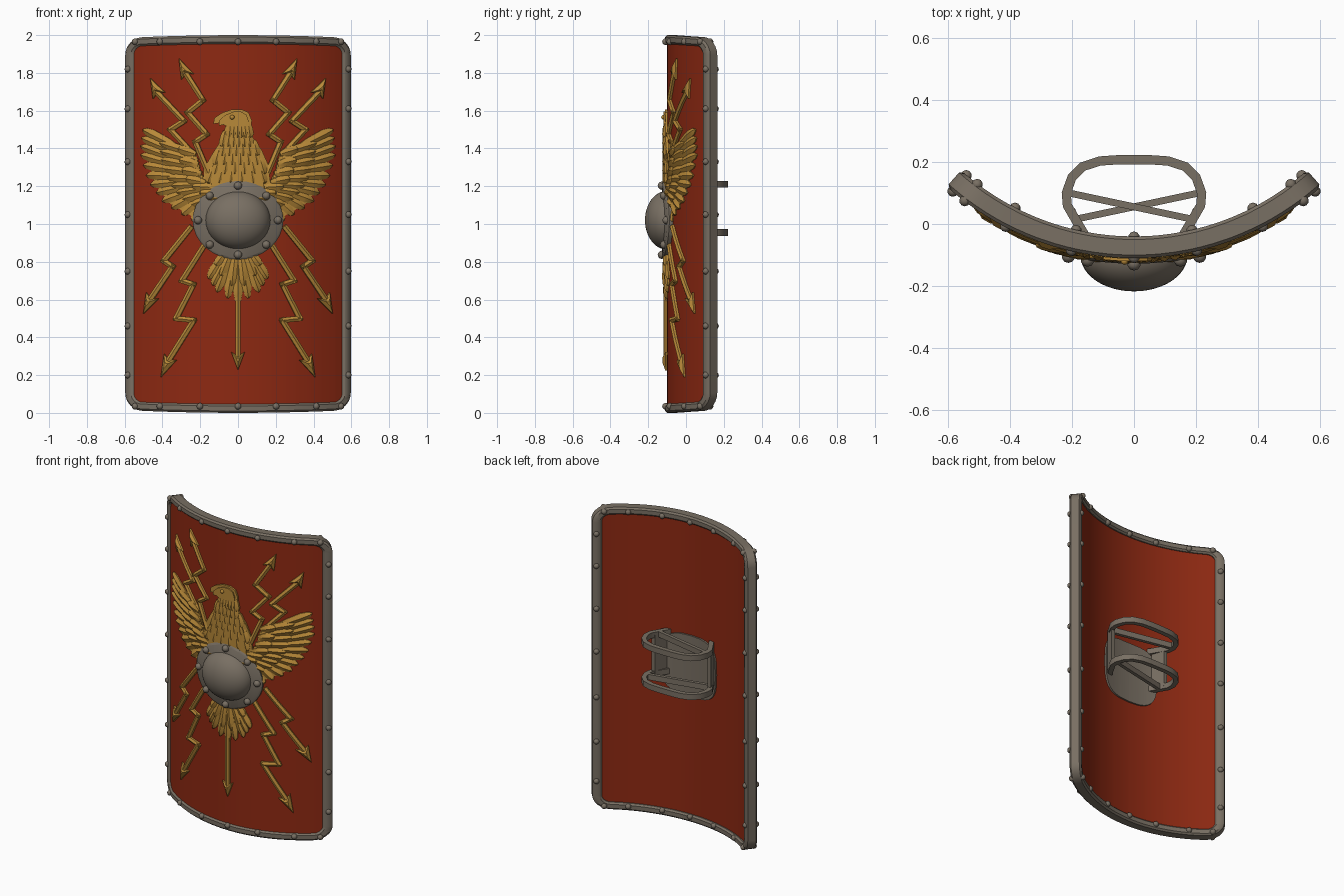
import bpy, bmesh
from math import sin, cos, asin, pi, tau
from mathutils import Vector, Matrix

cube = bpy.data.objects.get("Cube")
if cube:
    bpy.data.objects.remove(cube)

R, YC = 0.895, 0.795          # curvature of the board


def material(name, rgb):
    m = bpy.data.materials.new(name)
    m.use_nodes = True
    m.diffuse_color = (*rgb, 1)
    b = m.node_tree.nodes["Principled BSDF"]
    b.inputs["Base Color"].default_value = (*rgb, 1)
    b.inputs["Roughness"].default_value = 0.7
    return m


RED = material("red leather", (0.27, 0.022, 0.006))
GOLD = material("gold", (0.48, 0.25, 0.04))
IRON = material("grey iron", (0.19, 0.16, 0.125))


def bend(x, d, z):
    """Wrap a flat point (x, depth, z) onto the curved board."""
    a = asin(max(-0.99, min(0.99, x / R)))
    return Vector(((R + d) * sin(a), YC - (R + d) * cos(a), z))


def finish(name, bm, mat, wrap=True, angle=40):
    if wrap:
        for i in range(-14, 15):
            bmesh.ops.bisect_plane(bm, geom=bm.verts[:] + bm.edges[:] + bm.faces[:],
                                   plane_co=(i * 0.043, 0, 0), plane_no=(1, 0, 0))
        for v in bm.verts:
            v.co = bend(*v.co)
    bmesh.ops.recalc_face_normals(bm, faces=bm.faces[:])
    me = bpy.data.meshes.new(name)
    bm.to_mesh(me)
    bm.free()
    me.materials.append(mat)
    ob = bpy.data.objects.new(name, me)
    bpy.context.collection.objects.link(ob)
    bpy.ops.object.select_all(action='DESELECT')
    ob.select_set(True)
    bpy.context.view_layer.objects.active = ob
    bpy.ops.object.shade_smooth_by_angle(angle=angle * pi / 180)
    return ob


def loft(bm, rings, cyclic=False):
    rows = [[bm.verts.new(p) for p in r] for r in rings]
    n = len(rows[0])
    for a, b in zip(rows, rows[1:] + (rows[:1] if cyclic else [])):
        for i in range(n):
            j = (i + 1) % n
            bm.faces.new((a[i], a[j], b[j], b[i]))
    if not cyclic:
        bm.faces.new(rows[0])
        bm.faces.new(rows[-1])


def plate(bm, outline, d0, d1):
    loft(bm, [[(x, d, z) for x, z in outline] for d in (d0, d1)])


def outline(inset, hw=0.597, hh=0.985, r=0.09):
    """Rounded rectangle with gently bowed top and bottom."""
    pts = []
    for k in range(4):
        sx, sz = (1, -1, -1, 1)[k], (1, 1, -1, -1)[k]
        for i in range(7):
            a = (k + i / 6) * pi / 2
            pts.append((sx * (hw - r) + (r - inset) * cos(a),
                        sz * (hh - r) + (r - inset) * sin(a)))
        if k in (0, 2):
            span = (hw - r) * 2
            pts += [(sx * ((hw - r) - span * i / 16), sz * (hh - inset)) for i in range(1, 16)]
    return [(x, 1 + z + 0.015 * z * (1 - (x / hw) ** 2)) for x, z in pts]


def ellipse(rx, rz, n, power=1.0):
    f = lambda c: abs(c) ** power * (1 if c > 0 else -1)
    return [(rx * f(cos(i * tau / n)), 1.02 + rz * f(sin(i * tau / n))) for i in range(n)]


def rivets(name, spots, r=0.02):
    bm = bmesh.new()
    for x, d, z in spots:
        bmesh.ops.create_icosphere(bm, subdivisions=2, radius=r,
                                   matrix=Matrix.Translation(bend(x, d, z)))
    finish(name, bm, IRON, wrap=False)


# Board
bm = bmesh.new()
plate(bm, outline(0.025), -0.043, 0)
finish("board", bm, RED)

# Metal rim, lofted around the edge
bm = bmesh.new()
section = [(0.0, -0.05), (0.0, 0.0), (0.01, 0.01), (0.036, 0.01), (0.046, 0.0),
           (0.046, -0.05), (0.036, -0.06), (0.01, -0.06)]
loops = [[(x, d, z) for x, z in outline(i)] for i, d in section]
loft(bm, loops, cyclic=True)
finish("rim", bm, IRON)

# Rim rivets, on front and back
spots = []
for d in (0.008, -0.058):
    for s in (1, -1):
        spots += [(s * 0.578, d, z) for z in (0.2, 0.46, 0.75, 1.05, 1.33, 1.61, 1.82)]
        spots += [(s * x, d, z) for x in (0.0, 0.2, 0.41, 0.54) for z in (0.035, 1.965)]
rivets("rim_rivets", spots, 0.018)

# Boss: flange, dome, rivets and rear plate
bm = bmesh.new()
loft(bm, [[(x, d, z) for x, z in ellipse(0.235 - i, 0.208 - i, 32)]
          for d, i in ((-0.01, 0), (0.02, 0), (0.028, 0.012))])
finish("boss_flange", bm, IRON)
bm = bmesh.new()
bmesh.ops.create_uvsphere(bm, u_segments=40, v_segments=24, radius=1,
                          matrix=Matrix.Rotation(pi / 2, 4, 'X'))
bmesh.ops.delete(bm, geom=[v for v in bm.verts if v.co.y > 0.15], context='VERTS')
for v in bm.verts:
    v.co = (v.co.x * 0.172, v.co.y * 0.115 - 0.102, v.co.z * 0.155 + 1.02)
finish("boss_dome", bm, IRON, wrap=False)
rivets("boss_rivets", [(0.205 * cos(i * pi / 4), 0.028, 1.02 + 0.183 * sin(i * pi / 4))
                       for i in range(8)], 0.022)
bm = bmesh.new()
plate(bm, ellipse(0.21, 0.2, 32, 0.6), -0.054, -0.03)
finish("boss_back_plate", bm, IRON)


# Grip: two looped bars, crossing straps and uprights
def bar(bm, path, z0, z1, w):
    rings = []
    for i, p in enumerate(path):
        t = Vector(path[min(i + 1, len(path) - 1)]) - Vector(path[max(i - 1, 0)])
        n = Vector((-t.y, t.x)).normalized() * w / 2
        f = i / (len(path) - 1)
        zc = z0 + (z1 - z0) * f
        a, b = Vector(p) + n, Vector(p) - n
        rings.append([(a.x, a.y, zc - 0.018), (b.x, b.y, zc - 0.018),
                      (b.x, b.y, zc + 0.018), (a.x, a.y, zc + 0.018)])
    loft(bm, rings)


half = [(0.15, -0.05), (0.18, 0.0), (0.215, 0.06), (0.218, 0.1), (0.2, 0.15),
        (0.165, 0.185), (0.11, 0.203), (0.05, 0.207)]
loop = half + [(-x, y) for x, y in reversed(half)]
for name, z, s in (("upper_grip", 1.21, 1), ("lower_grip", 0.955, -1)):
    bm = bmesh.new()
    bar(bm, loop, z, z, 0.03)
    bar(bm, [(-0.21 * s, 0.1), (0.19 * s, 0.015)], z, z, 0.022)
    finish(name, bm, IRON, wrap=False)
bm = bmesh.new()
for s in (1, -1):
    loft(bm, [[(s * x, y, z) for x, y in ((0.16, -0.03), (0.19, -0.02), (0.215, 0.05), (0.19, 0.05))]
              for z in (0.955, 1.21)])
finish("grip_uprights", bm, IRON, wrap=False)


# Lightning bolts with arrow heads
def bolt(bm, pts, tip, w=0.014):
    pts = [Vector(p) for p in pts]
    for a, b in zip(pts, pts[1:]):
        t = (b - a).normalized()
        n, a, b = Vector((-t.y, t.x)) * w, a - t * w * 0.8, b + t * w * 0.8
        loft(bm, [[(p.x + n.x * k, d, p.y + n.y * k)
                   for k, d in ((-1, -0.005), (-1, 0.012), (0, 0.02), (1, 0.012), (1, -0.005))]
                  for p in (a, b)])
    end, tip = pts[-1], Vector(tip)
    t = (tip - end).normalized()
    n = Vector((-t.y, t.x)) * 0.036
    head = [end - t * 0.012 + n, end + t * 0.008, end - t * 0.012 - n, tip]
    c = (end * 2 + tip) / 3
    loft(bm, [[(p.x, -0.005, p.y) for p in head], [(p.x, 0.01, p.y) for p in head],
              [(q.x, 0.024, q.y) for q in (c.lerp(p, 0.3) for p in head)]])


bolts = [
    ([(0.16, 1.28), (0.225, 1.435), (0.165, 1.475), (0.265, 1.59), (0.185, 1.655), (0.27, 1.79)], (0.31, 1.875)),
    ([(0.2, 1.25), (0.295, 1.35), (0.25, 1.385), (0.355, 1.5), (0.285, 1.545), (0.42, 1.69)], (0.46, 1.77)),
    ([(0.25, 0.98), (0.39, 0.805), (0.345, 0.775), (0.455, 0.61)], (0.497, 0.525)),
    ([(0.17, 0.9), (0.295, 0.7), (0.235, 0.68), (0.325, 0.5), (0.233, 0.49), (0.36, 0.285)], (0.405, 0.19))]
bm = bmesh.new()
for s in (1, -1):
    for pts, tip in bolts:
        bolt(bm, [(s * x, z) for x, z in pts], (s * tip[0], tip[1]))
bolt(bm, [(0, 0.65), (0, 0.31)], (0, 0.225))
finish("lightning_bolts", bm, GOLD, angle=25)


# Feathers: ridged leaves lofted from base to tip
def feather(bm, base, tip, w, lift):
    base, tip = Vector(base), Vector(tip)
    t = (tip - base).normalized()
    n = Vector((-t.y, t.x)) * w
    rings = []
    for f, k, h in ((0, 0.5, 0), (0.35, 0.9, 0.010), (0.75, 1, 0.013), (0.93, 0.65, 0.011), (1, 0.15, 0.004)):
        p = base.lerp(tip, f)
        rings.append([(p.x - n.x * k, -0.004, p.y - n.y * k), (p.x - n.x * k, lift, p.y - n.y * k),
                      (p.x, lift + h, p.y),
                      (p.x + n.x * k, lift, p.y + n.y * k), (p.x + n.x * k, -0.004, p.y + n.y * k)])
    loft(bm, rings)


def along(pts, f):
    f *= len(pts) - 1
    i = min(int(f), len(pts) - 2)
    return Vector(pts[i]).lerp(Vector(pts[i + 1]), f - i)


def row(bm, s, bases, tips, count, w, lift):
    for i in range(count):
        f = i / (count - 1)
        a, b = along(bases, f), along(tips, f)
        feather(bm, (s * a.x, a.y), (s * b.x, b.y), w, lift)


# Wings
edge = [(0.5, 1.5), (0.515, 1.38), (0.475, 1.23), (0.39, 1.11), (0.24, 1.015)]
mid = [(0.41, 1.43), (0.4, 1.33), (0.36, 1.22), (0.3, 1.14), (0.2, 1.07)]
inner = [(0.31, 1.4), (0.3, 1.31), (0.27, 1.24), (0.22, 1.18), (0.16, 1.13)]
root = [(0.22, 1.37), (0.2, 1.29), (0.17, 1.22), (0.12, 1.18), (0.08, 1.14)]
for side, s in (("left_wing", 1), ("right_wing", -1)):
    bm = bmesh.new()
    web = root + [(0.24, 1.04), (0.36, 1.11), (0.44, 1.22), (0.48, 1.36), (0.46, 1.45), (0.36, 1.4)]
    plate(bm, [(s * x, z) for x, z in web], -0.004, 0.007)
    row(bm, s, inner, edge, 12, 0.025, 0.006)
    row(bm, s, root, mid, 10, 0.024, 0.012)
    row(bm, s, root, inner, 7, 0.024, 0.019)
    finish(side, bm, GOLD, angle=25)

# Body, neck and head
bm = bmesh.new()
side = [(0.02, 1.607), (0.055, 1.59), (0.072, 1.55), (0.07, 1.47), (0.125, 1.39), (0.16, 1.31), (0.18, 1.1)]
front = [(-0.18, 1.1), (-0.18, 1.29), (-0.135, 1.37), (-0.085, 1.45), (-0.065, 1.52), (-0.095, 1.535),
         (-0.128, 1.53), (-0.125, 1.56), (-0.085, 1.588), (-0.03, 1.607)]
shape = side + front
plate(bm, shape, -0.004, 0.012)
plate(bm, [(0.002 + (x - 0.002) * 0.78, 1.3 + (z - 1.3) * 0.96) for x, z in shape], 0.0, 0.02)
for k in range(6):
    z = 1.25 + k * 0.048
    w = 0.135 - k * 0.017
    for i in range(6):
        x = w * (i / 2.5 - 1) + (0.008 if k % 2 else -0.008)
        feather(bm, (x * 0.9, z + 0.05), (x * 1.1, z - 0.035), 0.022, 0.013)
bmesh.ops.create_icosphere(bm, subdivisions=2, radius=0.012,
                           matrix=Matrix.Translation((-0.03, 0.02, 1.565)))
finish("bird_body", bm, GOLD, angle=25)

# Tail
bm = bmesh.new()
tail_tips = [(-0.155, 0.71), (-0.11, 0.64), (0, 0.575), (0.11, 0.64), (0.155, 0.71)]
row(bm, 1, [(-0.06, 0.86), (0.06, 0.86)], tail_tips, 9, 0.026, 0.008)
row(bm, 1, [(-0.06, 0.86), (0.06, 0.86)],
    [(x * 0.75, z + 0.07) for x, z in tail_tips], 6, 0.024, 0.014)
finish("tail", bm, GOLD, angle=25)
